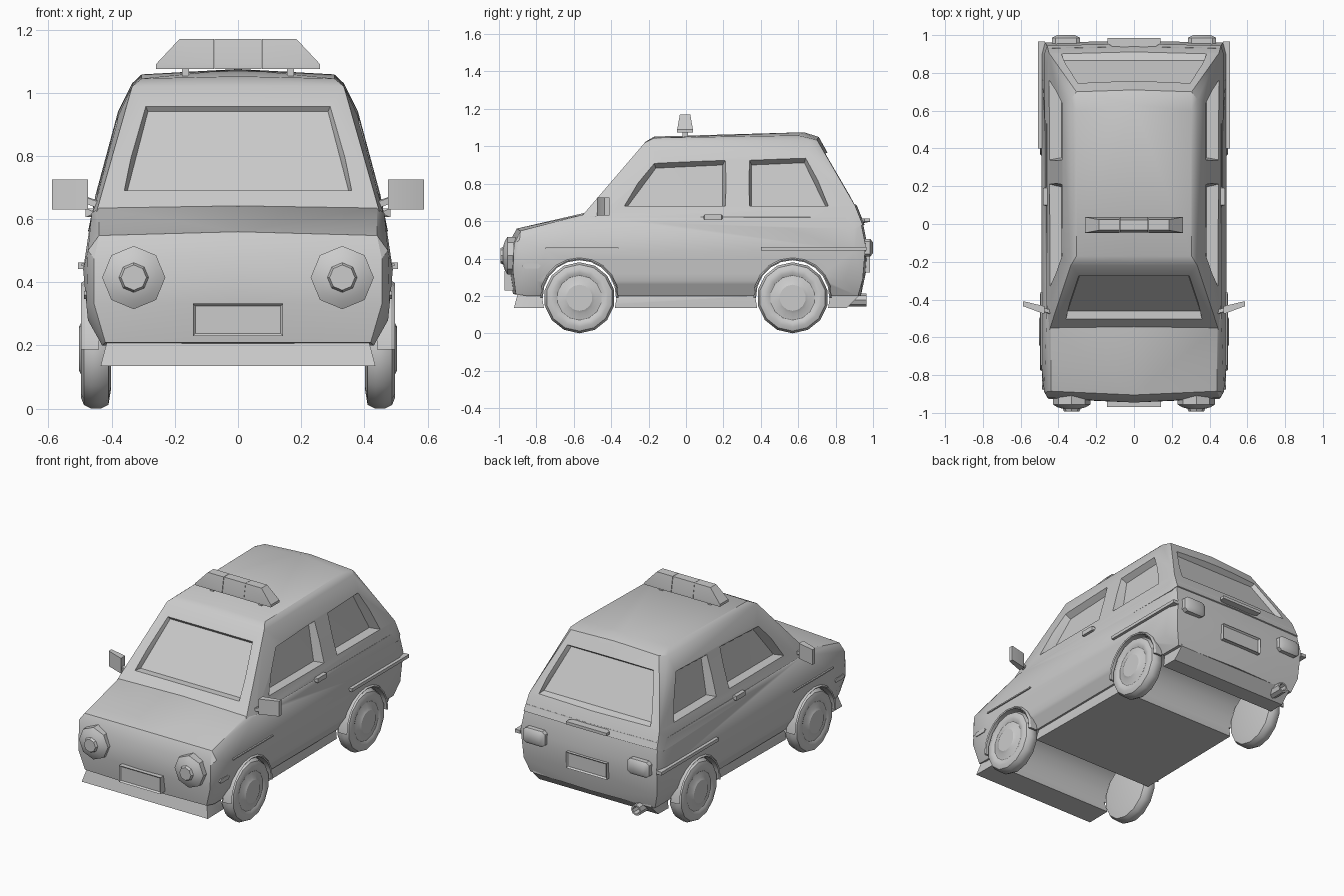
import bpy, bmesh, math
from mathutils import Vector, Matrix

if "Cube" in bpy.data.objects:
    bpy.data.objects.remove(bpy.data.objects["Cube"])

grey = bpy.data.materials.new("plain grey")
grey.diffuse_color = (0.6, 0.6, 0.6, 1)
grey.use_nodes = True
grey.node_tree.nodes["Principled BSDF"].inputs["Base Color"].default_value = grey.diffuse_color
ANGLE = math.radians(28)


def finish(name, bm, angle=ANGLE):
    bmesh.ops.recalc_face_normals(bm, faces=bm.faces)
    me = bpy.data.meshes.new(name)
    bm.to_mesh(me)
    bm.free()
    me.materials.append(grey)
    ob = bpy.data.objects.new(name, me)
    bpy.context.collection.objects.link(ob)
    shade(ob, angle)
    return ob


def shade(ob, angle=ANGLE):
    bpy.ops.object.select_all(action='DESELECT')
    ob.select_set(True)
    bpy.context.view_layer.objects.active = ob
    bpy.ops.object.shade_smooth_by_angle(angle=angle)


def hull(name, pts, mirror=False, angle=ANGLE):
    """Convex solid through the points, optionally with their mirror images."""
    bm = bmesh.new()
    pts = list(pts) + ([(-x, y, z) for x, y, z in pts] if mirror else [])
    for p in pts:
        bm.verts.new(p)
    bmesh.ops.remove_doubles(bm, verts=bm.verts, dist=1e-4)
    out = bmesh.ops.convex_hull(bm, input=bm.verts)
    junk = {v for v in out["geom_interior"] + out["geom_unused"] if isinstance(v, bmesh.types.BMVert)}
    bmesh.ops.delete(bm, geom=list(junk), context='VERTS')
    bmesh.ops.dissolve_limit(bm, angle_limit=0.01, verts=bm.verts, edges=bm.edges)
    return finish(name, bm, angle)


def corners(x0, x1, y0, y1, z0, z1):
    return [(x, y, z) for x in (x0, x1) for y in (y0, y1) for z in (z0, z1)]


def flip(pts, s):
    return [(x * s, y, z) for x, y, z in pts]


def lathe(name, profile, axis, centre, n, start=0.0, sweep=math.tau, closed=False):
    """Spin (radius, along-axis) points about the x or y axis."""
    bm = bmesh.new()
    full = sweep > 6.28
    rings = []
    for i in range(n if full else n + 1):
        a = start + sweep * i / n
        ring = []
        for r, d in profile:
            u, w = r * math.cos(a), r * math.sin(a)
            p = (d, u, w) if axis == 'x' else (u, d, w)
            ring.append(bm.verts.new(Vector(p) + Vector(centre)))
        rings.append(ring)
    m = len(profile)
    for i in range(n):
        a, b = rings[i], rings[(i + 1) % len(rings)]
        for j in range(m if closed else m - 1):
            k = (j + 1) % m
            bm.faces.new((a[j], a[k], b[k], b[j]))
    if not full:
        bm.faces.new(rings[0])
        bm.faces.new(rings[-1])
    bmesh.ops.remove_doubles(bm, verts=bm.verts, dist=1e-5)
    return finish(name, bm)


def recess(inner, opening):
    """Cutter running from the sunken glass out through the opening."""
    outer = [Vector(o) + 2 * (Vector(o) - Vector(i)) for i, o in zip(inner, opening)]
    return hull("window_cutter", [tuple(p) for p in inner] + [tuple(p) for p in outer])


def boolean(ob, tools, op='DIFFERENCE'):
    for t in tools:
        m = ob.modifiers.new("bool", 'BOOLEAN')
        m.object, m.operation, m.solver = t, op, 'EXACT'


def bake(ob):
    bpy.ops.object.select_all(action='DESELECT')
    ob.select_set(True)
    bpy.context.view_layer.objects.active = ob
    bpy.ops.object.convert(target='MESH')
    shade(ob)


# Body shell: lower tub and cabin
body = hull("body", [
    (0, -.925, .21), (.42, -.91, .21), (0, -.945, .335), (.455, -.925, .33),
    (0, -.945, .485), (.455, -.92, .475), (0, -.905, .56), (.44, -.885, .548),
    (.475, -.89, .50), (.48, -.87, .33), (.44, -.55, .635), (0, -.55, .642),
    (.43, -.85, .2), (.475, -.8, .28), (.49, -.75, .44), (.463, -.5, .62),
    (.475, .85, .28), (.49, .9, .44), (.463, .85, .62), (.43, .92, .2),
    (0, .935, .2), (.46, .945, .29), (0, .965, .34), (.47, .96, .47),
    (0, .97, .47), (.455, .93, .62), (0, .94, .62)], True)
cabin = hull("cabin", [
    (.46, -.597, .58), (0, -.597, .58), (.465, -.5, .6), (.475, .9, .56),
    (.46, .945, .58), (0, .955, .58), (.45, .905, .68), (0, .915, .68),
    (.335, -.22, 1.02), (0, -.215, 1.025), (.378, -.12, .93), (.305, -.17, 1.045),
    (0, -.17, 1.052), (.305, .6, 1.058), (0, .63, 1.075), (.38, .65, .94),
    (.335, .66, 1.03), (.305, .70, 1.035), (0, .71, 1.05)], True)

# Cutters for glass and wheel wells
cutters = []
ws_in = [(.35, -.46, .69), (.285, -.262, .94)]
ws_op = [(.36, -.503, .69), (.295, -.267, .965)]
ws_op[1] = (.295, -.28, .965)
rw_in = [(.375, .865, .70), (.285, .725, .945)]
rw_op = [(.385, .90, .69), (.30, .752, .965)]
for a, b in ((ws_in, ws_op), (rw_in, rw_op)):
    cutters.append(recess(a + flip(a, -1), b + flip(b, -1)))
side_windows = [[(-.33, .68), (.21, .68), (.21, .925), (-.17, .908)],
                [(.34, .68), (.76, .68), (.64, .937), (.34, .925)]]
for s in (-1, 1):
    for win in side_windows:
        op = [(.445 if z < .8 else .382, y, z) for y, z in win]
        cy = sum(y for y, z in win) / 4
        inn = [(.385 if z < .8 else .35, y + (cy - y) * .06, z if z < .8 else z - .025) for y, z in win]
        cutters.append(recess(flip(inn, s), flip(op, s)))
WHEELS = (-.57, .57)
wells = [lathe("well_cutter", [(0, -.7), (.2, -.7), (.2, .7), (0, .7)], 'x', (0, y, .2), 20) for y in WHEELS]

boolean(body, [cabin], 'UNION')
boolean(body, cutters + wells)
bake(body)

# Under-floor pan with flared front apron
pan = hull("floor_pan", [
    (.435, -.92, .135), (.41, -.895, .23), (.41, -.8, .135), (.41, .86, .135),
    (.41, .925, .2), (.41, .925, .23)], True)
boolean(pan, wells)
bake(pan)
for c in cutters + wells + [cabin]:
    bpy.data.objects.remove(c)

# Wheels and arch lips
for y in WHEELS:
    for s, side in ((-1, "left"), (1, "right")):
        prof = [(0, .503), (.07, .503), (.085, .495), (.12, .488), (.135, .495), (.155, .497),
                (.178, .488), (.19, .465), (.19, .435), (.178, .41), (.13, .402), (0, .402)]
        lathe(f"{side}_wheel", [(r, d * s) for r, d in prof], 'x', (0, y, .19), 14, -math.pi / 2)
        lip = [(.196, .44), (.196, .492), (.203, .497), (.21, .485), (.21, .44)]
        lathe(f"{side}_arch_lip", [(r, d * s) for r, d in lip], 'x', (0, y, .195), 10,
              math.radians(-2), math.radians(184), True)


# Number plates with sunken centres
def plate(name, x, y0, y1, z0, z1):
    bm = bmesh.new()
    bmesh.ops.create_cube(bm, size=1, matrix=Matrix.Translation((0, (y0 + y1) / 2, (z0 + z1) / 2))
                          @ Matrix.Diagonal((2 * x, abs(y1 - y0), z1 - z0, 1)))
    out = math.copysign(1, y1)
    face = max(bm.faces, key=lambda f: f.normal.y * out)
    bmesh.ops.inset_region(bm, faces=[face], thickness=.012)
    bmesh.ops.translate(bm, verts=face.verts, vec=(0, -out * .01, 0))
    finish(name, bm)


plate("front_plate", .143, -.90, -.97, .23, .333)
plate("rear_plate", .14, .92, .985, .325, .425)

# Tailgate handle and exhaust
hull("tailgate_handle", corners(-.08, .08, .92, .95, .59, .615) + corners(-.14, .14, .955, .985, .597, .615))
lathe("exhaust", [(0, .90), (.022, .90), (.024, .965), (.034, .965), (.034, .85), (0, .85)],
      'y', (-.33, 0, .178), 8)

for s, side in ((-1, "left"), (1, "right")):
    # Lamps
    lathe(f"{side}_headlight", [(0, -.993), (.04, -.993), (.047, -.978), (.075, -.97),
                                (.1, -.955), (.1, -.88)], 'y', (.33 * s, 0, .415), 8)
    lamp = corners(.285, .435, .93, .985, .425, .49) + corners(.305, .415, .93, .985, .41, .505)
    lamp += corners(.315, .405, .985, 1.0, .43, .485)
    hull(f"{side}_tail_light", flip(lamp, s))
    ind = [(x, y, z) for x in (.46, .487) for y, z in
           ((-.875, .36), (-.86, .373), (-.79, .373), (-.775, .36), (-.79, .347), (-.86, .347))]
    hull(f"{side}_indicator", flip(ind, s))
    # Trim strips and door handle
    hull(f"{side}_front_trim", flip(corners(.47, .496, -.75, -.36, .452, .460), s))
    hull(f"{side}_rear_trim", flip(corners(.47, .507, .4, .965, .442, .462), s))
    handle = [(.45, .09, .62), (.45, .2, .62)] + corners(.45, .482, .10, .19, .606, .634)
    hull(f"{side}_door_handle", flip(handle, s))
    # Door mirror on a short arm
    arm = corners(.42, .43, -.48, -.46, .63, .65) + corners(.49, .50, -.46, -.44, .655, .675)
    hull(f"{side}_mirror_arm", flip(arm, s))
    mir = corners(.475, .48, -.475, -.435, .63, .725) + corners(.58, .588, -.435, -.41, .63, .725)
    hull(f"{side}_mirror", flip(mir, s))
    # Roof bar feet and end lamps
    hull(f"{side}_bar_foot", flip(corners(.155, .178, -.02, .01, 1.035, 1.085), s))
    end = corners(.076, .26, -.047, .037, 1.075, 1.09) + corners(.076, .185, -.033, .023, 1.165, 1.17)
    hull(f"{side}_bar_lamp", flip(end, s))
hull("bar_centre", corners(-.074, .074, -.046, .036, 1.075, 1.09) + corners(-.074, .074, -.032, .022, 1.165, 1.17))
